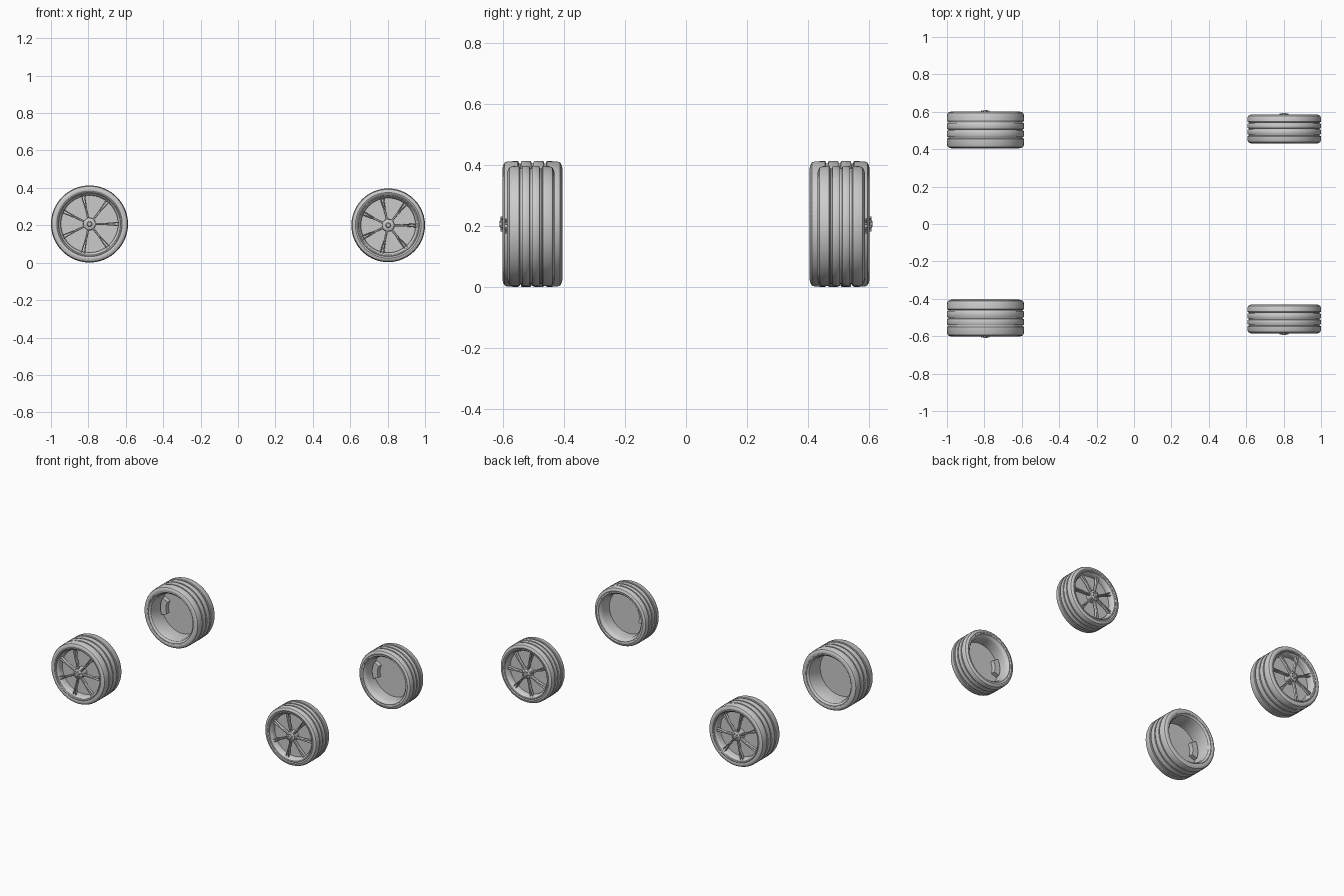
import bpy, bmesh, math
from mathutils import Matrix, Vector

if "Cube" in bpy.data.objects:
    bpy.data.objects.remove(bpy.data.objects["Cube"], do_unlink=True)

grey = bpy.data.materials.new("plain_grey")
grey.use_nodes = True
COLOUR = (0.6, 0.6, 0.6, 1)
grey.diffuse_color = COLOUR
grey.node_tree.nodes["Principled BSDF"].inputs["Base Color"].default_value = COLOUR


def finish(name, bm, place):
    """Turn a mesh built around a y axle (outboard = -y) into a placed object."""
    bm.transform(place)
    bmesh.ops.remove_doubles(bm, verts=bm.verts, dist=1e-5)
    bmesh.ops.recalc_face_normals(bm, faces=bm.faces)
    mesh = bpy.data.meshes.new(name)
    bm.to_mesh(mesh)
    bm.free()
    obj = bpy.data.objects.new(name, mesh)
    obj.data.materials.append(grey)
    bpy.context.collection.objects.link(obj)
    bpy.ops.object.select_all(action="DESELECT")
    obj.select_set(True)
    bpy.context.view_layer.objects.active = obj
    bpy.ops.object.shade_smooth_by_angle(angle=math.radians(35))


def lathe(profile, closed=True, steps=72):
    """Spin (radius, y) points around the axle."""
    bm = bmesh.new()
    verts = [bm.verts.new((r, y, 0)) for r, y in profile]
    edges = [bm.edges.new(p) for p in zip(verts, verts[1:])]
    if closed:
        edges.append(bm.edges.new((verts[-1], verts[0])))
    bmesh.ops.spin(bm, geom=verts + edges, axis=(0, 1, 0), cent=(0, 0, 0),
                   angle=math.tau, steps=steps)
    bmesh.ops.remove_doubles(bm, verts=bm.verts, dist=1e-5)
    return bm


def bar(bm, a, b, wide_a, wide_b, deep, turn):
    """Tapered bar with a chamfered outer face, from a to b, turned about the axle."""
    a, b = Vector(a), Vector(b)
    side = (b - a).cross(Vector((0, 1, 0))).normalized()
    rings = []
    for p, w in ((a, wide_a), (b, wide_b)):
        section = ((-w, deep), (-w, 0.004), (-w * 0.5, 0), (w * 0.5, 0), (w, 0.004), (w, deep))
        rings.append([bm.verts.new(turn @ (p + side * s + Vector((0, d, 0)))) for s, d in section])
    n = len(rings[0])
    for i in range(n):
        j = (i + 1) % n
        bm.faces.new((rings[0][i], rings[0][j], rings[1][j], rings[1][i]))
    bm.faces.new(rings[0])
    bm.faces.new(rings[1])


def wheel(label, x, y, z, R, W, side):
    place = Matrix.Translation((x, y, z)) @ Matrix.Diagonal((1, side, 1, 1))
    h = W / 2
    rim = R * 0.85

    # Tyre with rounded shoulders and three tread grooves
    half = [(rim - 0.004, h - 0.012), (rim, h - 0.003), (rim + 0.008, h), (R - 0.014, h - 0.002),
            (R - 0.005, h - 0.007), (R - 0.001, h - 0.016)]
    tread = []
    for g in (0.42, 0, -0.42):
        c = g * h
        tread += [(R, c + 0.007), (R - 0.002, c + 0.004), (R - 0.008, c + 0.003),
                  (R - 0.008, c - 0.003), (R - 0.002, c - 0.004), (R, c - 0.007)]
    mirrored = [(r, -d) for r, d in reversed(half)]
    finish(label + "_tyre", lathe(half + tread + mirrored), place)

    # Rim barrel with a raised lip at each edge
    b = R * 0.74
    finish(label + "_rim", lathe([
        (rim + 0.002, -h + 0.004), (rim - 0.004, -h + 0.001), (rim - 0.009, -h + 0.004),
        (rim - 0.011, -h + 0.012), (b + 0.004, -h + 0.018), (b, -h + 0.03),
        (b, h - 0.03), (b + 0.006, h - 0.014), (rim - 0.010, h - 0.010),
        (rim - 0.006, h - 0.003), (rim + 0.002, h - 0.004)]), place)

    # Brake disc closing the barrel behind the spokes
    d = -h * 0.42
    finish(label + "_brake_disc", lathe([
        (0, d), (b + 0.001, d), (b + 0.001, d + 0.012), (0, d + 0.012)], False), place)

    # Caliper on the inboard face of the disc
    bm = bmesh.new()
    arc = [math.radians(t) for t in (152, 164, 176, 188, 200)]
    outline = [(r * math.cos(t), r * math.sin(t))
               for r, seq in ((b * 0.95, arc), (b * 0.68, arc[::-1])) for t in seq]
    face = bm.faces.new([bm.verts.new((px, d + 0.01, pz)) for px, pz in outline])
    ext = bmesh.ops.extrude_face_region(bm, geom=[face])
    top = [v for v in ext["geom"] if isinstance(v, bmesh.types.BMVert)]
    bmesh.ops.translate(bm, vec=(0, 0.032, 0), verts=top)
    finish(label + "_caliper", bm, place)

    # Seven split spokes
    bm = bmesh.new()
    fork, tip = R * 0.42, R * 0.79
    face_y = -h + 0.007
    for k in range(7):
        turn = Matrix.Rotation(-math.tau * k / 7, 3, "Y")
        bar(bm, (0.02, face_y, 0), (fork, face_y + 0.003, 0), 0.006, 0.0055, 0.02, turn)
        for s in (-1, 1):
            bar(bm, (fork - 0.012, face_y + 0.002, s * 0.002), (tip, face_y + 0.009, s * 0.009),
                0.003, 0.003, 0.016, turn)
    finish(label + "_spokes", bm, place)

    # Hub with a stepped centre cap
    finish(label + "_hub", lathe([
        (0, -h - 0.009), (0.010, -h - 0.009), (0.013, -h - 0.006), (0.014, -h - 0.001),
        (0.027, -h + 0.001), (0.032, -h + 0.005), (0.034, d), (0, d)], False, 32), place)

    # Wheel nuts around the cap
    bm = bmesh.new()
    for k in range(7):
        t = math.tau * (k + 0.5) / 7
        at = Matrix.Translation((0.021 * math.cos(t), -h - 0.002, 0.021 * math.sin(t)))
        bmesh.ops.create_cone(bm, cap_ends=True, segments=6, radius1=0.004, radius2=0.004,
                              depth=0.009, matrix=at @ Matrix.Rotation(math.pi / 2, 4, "X"))
    finish(label + "_wheel_nuts", bm, place)


for face, side in (("front", 1), ("back", -1)):
    wheel(face + "_large", -0.794, -0.503 * side, 0.207, 0.206, 0.196, side)
    wheel(face + "_small", 0.803, -0.508 * side, 0.200, 0.197, 0.155, side)
